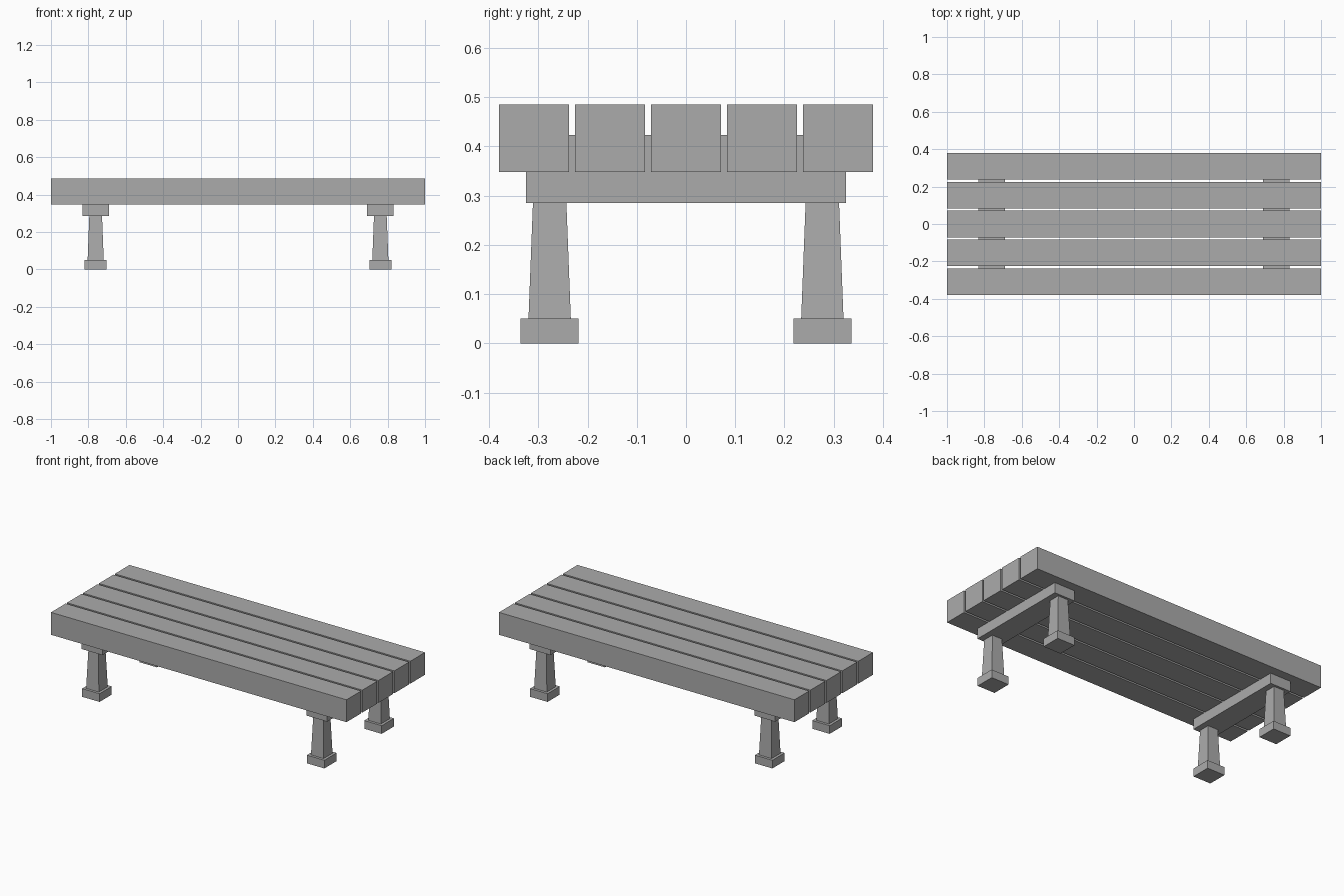
import bpy
import bmesh

cube = bpy.data.objects.get("Cube")
if cube:
    bpy.data.objects.remove(cube, do_unlink=True)

grey = bpy.data.materials.new("plain grey")
grey.use_nodes = True
COLOUR = (0.41, 0.41, 0.41, 1)
grey.diffuse_color = COLOUR
grey.node_tree.nodes["Principled BSDF"].inputs["Base Color"].default_value = COLOUR


def block(name, x, y, z0, z1, width, depth, taper=1.0):
    """Box standing on z0, with its top scaled by taper."""
    bm = bmesh.new()
    bmesh.ops.create_cube(bm, size=1)
    for v in bm.verts:
        scale = taper if v.co.z > 0 else 1.0
        v.co.x *= width * scale
        v.co.y *= depth * scale
        v.co.z = (z1 - z0) * (v.co.z + 0.5)
    mesh = bpy.data.meshes.new(name)
    bm.to_mesh(mesh)
    bm.free()
    mesh.materials.append(grey)
    obj = bpy.data.objects.new(name, mesh)
    obj.location = (x, y, z0)
    bpy.context.collection.objects.link(obj)


# Five seat slats running the full length
for i in range(5):
    block(f"seat_slat_{i + 1}", 0, (i - 2) * 0.1543, 0.348, 0.485, 2.0, 0.142)

# Cross beams, let into the slats, with two footed legs each
for side, sx in (("left", 1), ("right", -1)):
    x = sx * 0.761
    block(f"{side}_cross_beam", x, 0, 0.285, 0.423, 0.14, 0.65)
    for end, sy in (("front", -1), ("back", 1)):
        y = sy * 0.277
        block(f"{end}_{side}_leg", x, y, 0.05, 0.285, 0.086, 0.086, taper=0.79)
        block(f"{end}_{side}_foot", x, y, 0, 0.05, 0.118, 0.118)
